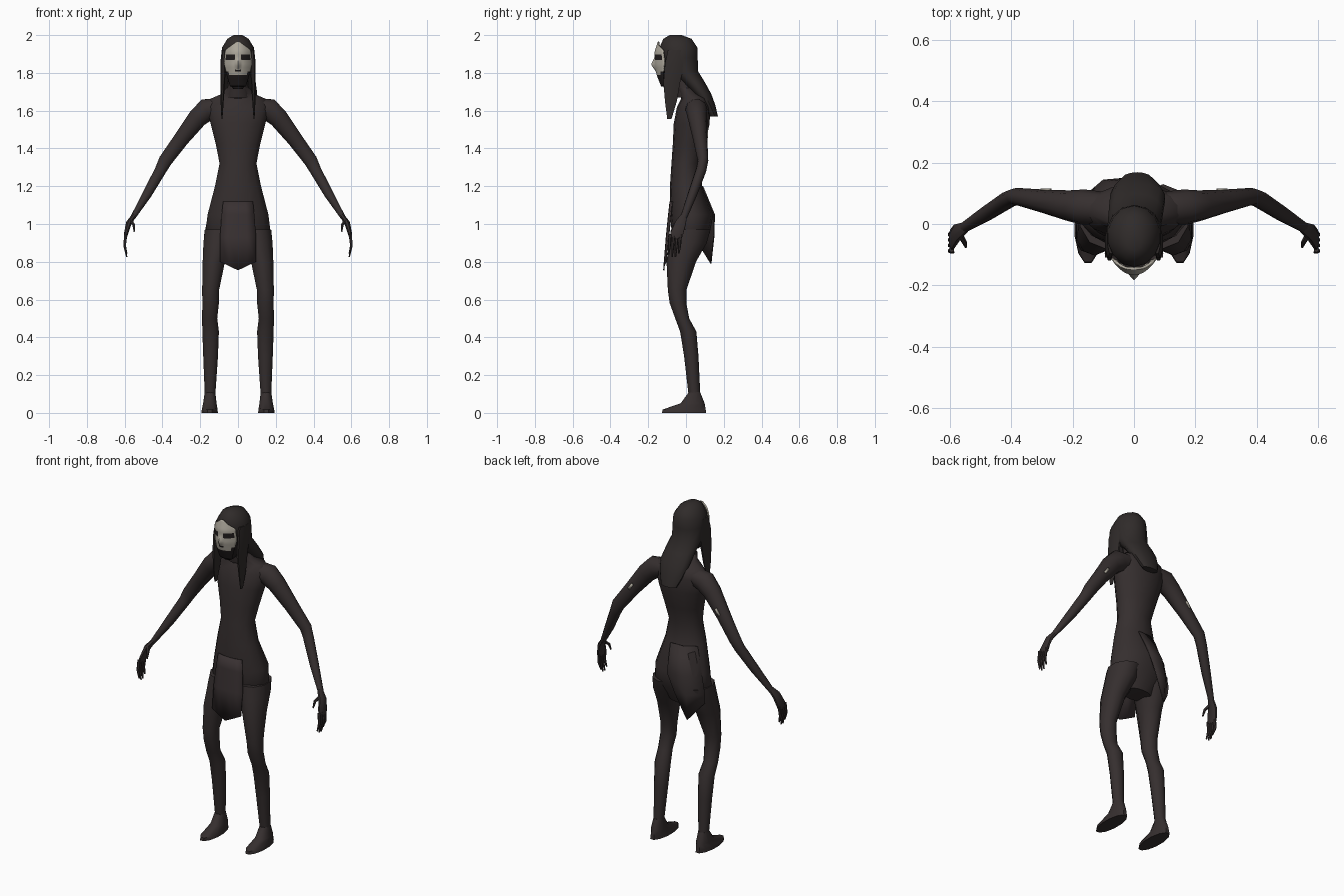
import bpy, bmesh, math
from mathutils import Vector


def material(name, rgb):
    m = bpy.data.materials.new(name)
    m.diffuse_color = (*rgb, 1)
    return m


ROBE = material("dark_robe", (0.036, 0.028, 0.028))
HAIR = material("dark_hair", (0.029, 0.024, 0.023))
CLOTH = material("panel_cloth", (0.040, 0.030, 0.031))
SKIN = material("pale_skin", (0.42, 0.39, 0.33))
BEARD = material("black_beard", (0.015, 0.012, 0.012))


def finish(name, bm, mats, angle=50):
    bmesh.ops.recalc_face_normals(bm, faces=bm.faces)
    me = bpy.data.meshes.new(name)
    bm.to_mesh(me)
    bm.free()
    for m in mats:
        me.materials.append(m)
    ob = bpy.data.objects.new(name, me)
    bpy.context.collection.objects.link(ob)
    bpy.ops.object.select_all(action='DESELECT')
    ob.select_set(True)
    bpy.context.view_layer.objects.active = ob
    bpy.ops.object.shade_smooth_by_angle(angle=math.radians(angle))
    return ob


def loft(name, secs, mat, n=10, along=False, side=1):
    """Skin elliptical rings (x, y, z, rx, ry); rings are level, or square to the path if along."""
    bm = bmesh.new()
    cen = [Vector(s[:3]) for s in secs]
    rings = []
    for i, s in enumerate(secs):
        u, v = Vector((1, 0, 0)), Vector((0, 1, 0))
        if along:
            t = (cen[min(i + 1, len(cen) - 1)] - cen[max(i - 1, 0)]).normalized()
            u = Vector((0, 1, 0)).cross(t).normalized()
            v = t.cross(u)
        ring = []
        for k in range(n):
            a = 2 * math.pi * (k + 0.5) / n
            p = cen[i] + u * s[3] * math.cos(a) + v * s[4] * math.sin(a)
            ring.append(bm.verts.new((p.x * side, p.y, p.z)))
        rings.append(ring)
    for a, b in zip(rings, rings[1:]):
        for k in range(n):
            bm.faces.new((a[k], a[(k + 1) % n], b[(k + 1) % n], b[k]))
    bm.faces.new(rings[0])
    bm.faces.new(rings[-1])
    return finish(name, bm, [mat])


def sheet(name, rows, mats, rule=None, thick=0.006):
    """Grid of points skinned into a thin sheet, coloured by an optional rule."""
    bm = bmesh.new()
    g = [[bm.verts.new(p) for p in r] for r in rows]
    for a, b in zip(g, g[1:]):
        for k in range(len(a) - 1):
            f = bm.faces.new((a[k], a[k + 1], b[k + 1], b[k]))
            if rule:
                f.material_index = rule(f.calc_center_median())
    ob = finish(name, bm, mats)
    s = ob.modifiers.new("thickness", 'SOLIDIFY')
    s.thickness = thick
    s.offset = 0
    return ob


def lerp(table, z):
    for (z0, a), (z1, b) in zip(table, table[1:]):
        if z <= z1:
            return a + (b - a) * max(0, z - z0) / (z1 - z0)
    return table[-1][1]


# Robed torso and neck
loft("torso", [(0, y, z, rx, ry) for z, y, rx, ry in (
    (0.85, 0.02, 0.09, 0.06), (0.95, 0.025, 0.178, 0.1), (1.05, 0.03, 0.165, 0.115),
    (1.2, 0.0, 0.125, 0.085), (1.32, 0.0, 0.1, 0.077), (1.42, 0.015, 0.12, 0.085),
    (1.53, 0.03, 0.148, 0.095), (1.62, 0.04, 0.17, 0.088), (1.665, 0.045, 0.145, 0.07),
    (1.69, 0.02, 0.085, 0.058), (1.72, 0.0, 0.065, 0.055))], ROBE, 14)
loft("neck", [(0, 0.01, 1.67, 0.068, 0.055), (0, -0.01, 1.74, 0.055, 0.05),
              (0, -0.03, 1.82, 0.055, 0.05)], ROBE)

# Limbs, mirrored
for side, tag in ((1, "left"), (-1, "right")):
    loft(tag + "_leg", [(0.095, 0.025, 0.97, 0.085, 0.105), (0.105, 0.01, 0.9, 0.082, 0.1),
                        (0.128, -0.025, 0.8, 0.062, 0.078), (0.145, -0.047, 0.65, 0.047, 0.049),
                        (0.145, -0.042, 0.58, 0.046, 0.044), (0.15, -0.02, 0.5, 0.042, 0.037),
                        (0.145, 0.012, 0.43, 0.046, 0.043), (0.145, 0.028, 0.3, 0.041, 0.038),
                        (0.148, 0.045, 0.09, 0.029, 0.031)], ROBE, side=side)
    loft(tag + "_foot", [(0.15, -0.01, 0, 0.045, 0.121), (0.15, -0.01, 0.018, 0.043, 0.118),
                         (0.149, 0.035, 0.05, 0.037, 0.066),
                         (0.148, 0.045, 0.11, 0.029, 0.031)], ROBE, 12, side=side)
    loft(tag + "_arm", [(0.1, 0.05, 1.62, 0.05, 0.055), (0.165, 0.055, 1.605, 0.063, 0.058),
                        (0.215, 0.06, 1.56, 0.054, 0.05), (0.3, 0.075, 1.45, 0.043, 0.038),
                        (0.385, 0.09, 1.335, 0.038, 0.028), (0.41, 0.08, 1.285, 0.032, 0.028),
                        (0.48, 0.035, 1.16, 0.026, 0.025),
                        (0.556, -0.012, 1.035, 0.014, 0.018)], ROBE, along=True, side=side)
    loft(tag + "_palm", [(0.55, -0.01, 1.045, 0.013, 0.018), (0.578, -0.028, 1.005, 0.016, 0.03),
                         (0.594, -0.05, 0.945, 0.011, 0.036),
                         (0.596, -0.055, 0.925, 0.008, 0.032)], ROBE, 8, True, side)
    for i in range(4):
        y = -0.03 - 0.018 * i
        drop = (0.02, 0.0, 0.0, 0.015)[i]
        loft(f"{tag}_finger_{i + 1}", [(0.595, y, 0.945, 0.009, 0.009),
                                       (0.6, y - 0.004, 0.885, 0.008, 0.008),
                                       (0.589, y - 0.008, 0.825 + drop, 0.004, 0.004)],
             ROBE, 6, True, side)
    loft(tag + "_thumb", [(0.568, -0.035, 1.02, 0.01, 0.011), (0.552, -0.062, 0.995, 0.008, 0.008),
                          (0.549, -0.075, 0.96, 0.004, 0.004)], ROBE, 6, True, side)
    # Small bare patch on the back of the sleeve
    sheet(tag + "_sleeve_patch", [[(side * (0.275 + 0.025 * t + w), 0.113, 1.495 - 0.035 * t + w)
                                   for w in (-0.005, 0.005)] for t in (0, 1)], [SKIN])
    # Long lock of hair beside the face
    loft(tag + "_front_lock", [(0.075, -0.05, 1.92, 0.012, 0.05), (0.08, -0.06, 1.85, 0.015, 0.055),
                               (0.08, -0.075, 1.75, 0.013, 0.048), (0.084, -0.08, 1.65, 0.009, 0.034),
                               (0.085, -0.088, 1.555, 0.003, 0.012)], HAIR, 8, side=side)

# Pointed front panel of the robe
sheet("front_panel", [[(-w, y + 0.012, z), (-w / 2, y + 0.002, z - d / 2), (0, y, z - d),
                       (w / 2, y + 0.002, z - d / 2), (w, y + 0.012, z)]
                      for z, w, y, d in ((1.12, 0.078, -0.084, 0), (1.05, 0.086, -0.092, 0),
                                         (0.93, 0.095, -0.104, 0), (0.8, 0.094, -0.118, 0.045))],
      [CLOTH])

# Back panel, hanging to a point on one side
sheet("back_panel", [[(0.04, 0.088, 1.2), (-0.04, 0.086, 1.2), (-0.11, 0.045, 1.2)],
                     [(0.02, 0.15, 1.05), (-0.08, 0.138, 1.05), (-0.155, 0.07, 1.05)],
                     [(-0.03, 0.148, 0.94), (-0.1, 0.142, 0.94), (-0.178, 0.075, 0.94)],
                     [(-0.085, 0.134, 0.82), (-0.1, 0.132, 0.79), (-0.175, 0.07, 0.89)]], [ROBE])

# Hair: crown flowing into a swept-back tail
loft("hair", [(x, y, z, rx, ry) for z, x, y, rx, ry in (
    (1.57, 0.01, 0.147, 0.05, 0.022), (1.63, 0.01, 0.12, 0.075, 0.035),
    (1.69, 0.012, 0.085, 0.092, 0.048), (1.75, 0.006, 0.04, 0.09, 0.06),
    (1.81, 0, -0.015, 0.088, 0.078), (1.88, 0, -0.036, 0.091, 0.098),
    (1.935, 0, -0.04, 0.086, 0.1), (1.98, 0, -0.045, 0.058, 0.075),
    (2.0, 0, -0.055, 0.024, 0.032))], HAIR, 14)

# Jaw and skull behind the face
loft("jaw", [(0, -0.085, 1.715, 0.026, 0.03), (0, -0.078, 1.745, 0.05, 0.05),
             (0, -0.07, 1.81, 0.06, 0.062), (0, -0.06, 1.9, 0.06, 0.065)], BEARD)

# Face: curved mask with nose, painted eyes, mouth and beard
WIDTH = [(1.73, 0.04), (1.785, 0.056), (1.85, 0.072), (1.92, 0.066), (1.965, 0.006)]
FRONT = [(1.73, -0.128), (1.785, -0.15), (1.84, -0.163), (1.91, -0.163), (1.965, -0.145)]


def face_point(i, j):
    z = 1.73 + 0.235 * j / 24
    x = lerp(WIDTH, z) * i / 9
    nose = 0.018 * max(0, 1 - abs(x) / 0.014) * max(0, 1 - abs(z - 1.845) / 0.035)
    return (x, lerp(FRONT, z) + 10 * x * x - nose, z)


def face_colour(c):
    eye = abs(c.z - 1.878) < 0.014 and 0.018 < abs(c.x) < 0.062
    mouth = abs(c.z - 1.812) < 0.005 and abs(c.x) < 0.014
    beard = c.z < 1.785 or (c.z < 1.81 and abs(c.x) > 0.048)
    return int(eye or mouth or beard)


sheet("face", [[face_point(i, j) for i in range(-9, 10)] for j in range(25)],
      [SKIN, BEARD], face_colour, 0.008)
